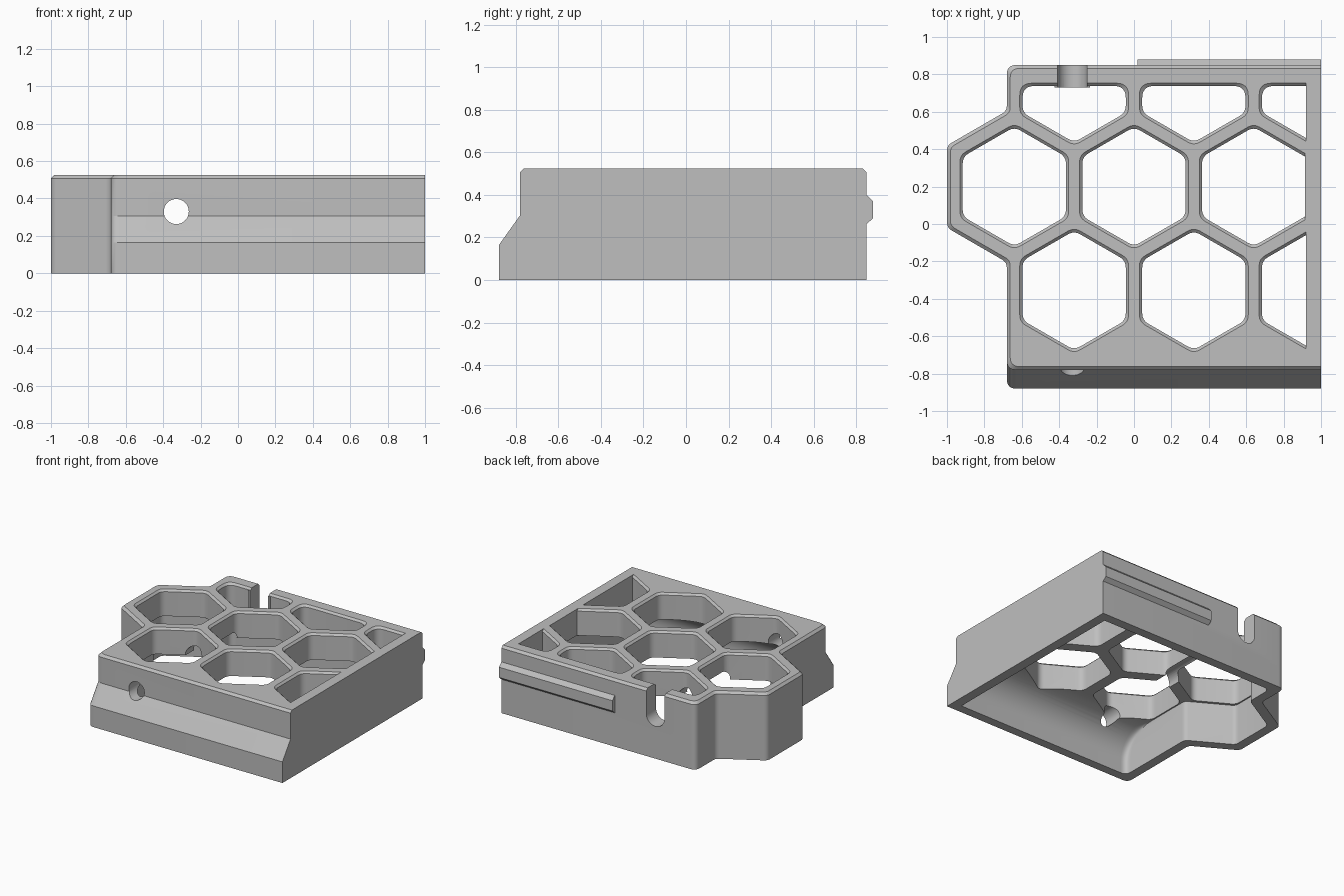
import bpy, bmesh, math
from mathutils import Vector

if "Cube" in bpy.data.objects:
    bpy.data.objects.remove(bpy.data.objects["Cube"])

HEIGHT = 0.525
grey = bpy.data.materials.new("matte grey")
grey.use_nodes = True
grey.diffuse_color = (0.52, 0.52, 0.52, 1)
grey.node_tree.nodes["Principled BSDF"].inputs["Base Color"].default_value = (0.52, 0.52, 0.52, 1)


def loft(name, rings):
    """Closed solid through rings of equal point count."""
    bm = bmesh.new()
    loops = [[bm.verts.new(p) for p in ring] for ring in rings]
    n = len(loops[0])
    for a, b in zip(loops, loops[1:]):
        for i in range(n):
            j = (i + 1) % n
            bm.faces.new((a[i], a[j], b[j], b[i]))
    bm.faces.new(loops[0][::-1])
    bm.faces.new(loops[-1])
    bmesh.ops.recalc_face_normals(bm, faces=bm.faces)
    mesh = bpy.data.meshes.new(name)
    bm.to_mesh(mesh)
    bm.free()
    mesh.materials.append(grey)
    obj = bpy.data.objects.new(name, mesh)
    bpy.context.collection.objects.link(obj)
    return obj


def combine(target, tool, operation):
    """Apply a boolean and discard the tool."""
    mod = target.modifiers.new("boolean", "BOOLEAN")
    mod.operation, mod.solver, mod.object = operation, "EXACT", tool
    bpy.context.view_layer.objects.active = target
    bpy.ops.object.modifier_apply(modifier=mod.name)
    bpy.data.objects.remove(tool)


def rounded(points, radius, sharp_x, steps=6):
    """Round polygon corners, except those on the flat right side."""
    out = []
    for i, p in enumerate(points):
        a, b = points[i - 1] - p, points[(i + 1) % len(points)] - p
        if p.x >= sharp_x:
            out.append(p)
            continue
        t = radius / math.tan(a.angle(b) / 2)
        t = min(t, 0.45 * a.length, 0.45 * b.length)
        start, end = p + a.normalized() * t, p + b.normalized() * t
        for k in range(steps + 1):
            s = k / steps
            out.append(start * (1 - s) ** 2 + p * (2 * s * (1 - s)) + end * s * s)
    return out


def inset(points, d):
    out = []
    for i, p in enumerate(points):
        a = (p - points[i - 1]).normalized()
        b = (points[(i + 1) % len(points)] - p).normalized()
        na, nb = Vector((-a.y, a.x)), Vector((-b.y, b.x))
        out.append(p + (na + nb) * (d / (1 + na.dot(nb))))
    return out


def outline(z, front, d=0.0, right=1.0):
    """Plan of the shell, inset by d: a block with one hexagonal bulge on its side."""
    pts = [(right + d, front - d), (right + d, 0.85), (-0.68, 0.85), (-0.68, 0.605),
           (-1, 0.42), (-1, -0.02), (-0.68, -0.205), (-0.68, front - d)]
    pts = inset([Vector(p) for p in pts], d)
    return [(p.x, p.y, z) for p in rounded(pts, 0.05, right - 0.001)]


def clip(points, axis, limit):
    out = []
    for i, p in enumerate(points):
        q = points[i - 1]
        if (p[axis] > limit) != (q[axis] > limit):
            out.append(q.lerp(p, (limit - q[axis]) / (p[axis] - q[axis])))
        if p[axis] <= limit:
            out.append(p)
    return out


def cell_ring(cx, cy, z, grow=0.0):
    r = (0.276 + grow) / math.cos(math.pi / 6)
    pts = [Vector((cx + r * math.sin(-k * math.pi / 3), cy + r * math.cos(k * math.pi / 3)))
           for k in range(6)]
    pts = clip(clip(pts, 0, 0.92 if cx > 0.9 else 0.915), 1, 0.738 + grow)
    return [(p.x, p.y, z) for p in rounded(pts, 0.065, 0.914)]


def circle(y, r):
    return [(-0.33 + r * math.cos(a), y, 0.33 + r * math.sin(a))
            for a in (k * math.tau / 32 for k in range(32))]


def slot(y, r):
    arc = [(-0.33 - r * math.cos(a), y, 0.33 - r * math.sin(a))
           for a in (k * math.pi / 16 for k in range(17))]
    return arc + [(-0.33 + r, y, 0.6), (-0.33 - r, y, 0.6)]


# Outer shell with stepped front and bevelled top edge
body = loft("honeycomb_body", [
    outline(0, -0.88), outline(0.165, -0.88), outline(0.305, -0.78),
    outline(HEIGHT - 0.018, -0.78), outline(HEIGHT, -0.762, 0.018)])

# Open underside, curving from the front wall up to the rib bottoms
arc = [k * math.pi / 20 for k in range(11)]
cavity = loft("cavity_cutter", [outline(-0.1, -0.81, 0.074, 0.924)] + [
    outline(0.1 + 0.22 * math.sin(a), -0.57 - 0.24 * math.cos(a), 0.074, 0.924) for a in arc])
combine(body, cavity, "DIFFERENCE")

# Honeycomb cells with chamfered rims
centres = [(x, 0.2) for x in (-0.64, 0, 0.64)]
centres += [(x, y) for y in (-0.355, 0.755) for x in (-0.32, 0.32, 0.96)]
for cx, cy in centres:
    cell = loft("cell_cutter", [
        cell_ring(cx, cy, 0.19), cell_ring(cx, cy, HEIGHT - 0.015),
        cell_ring(cx, cy, HEIGHT + 0.005, 0.02)])
    combine(body, cell, "DIFFERENCE")

# Thickened seat around the cable slot
seat = loft("slot_seat", [[(x, y, z) for x, y in
            ((-0.425, 0.73), (-0.235, 0.73), (-0.235, 0.8), (-0.425, 0.8))]
            for z in (0.2, HEIGHT - 0.015)])
combine(body, seat, "UNION")

# Round passage from the front and open slot at the back
combine(body, loft("passage_cutter", [circle(-1, 0.067), circle(0.8, 0.067)]), "DIFFERENCE")
combine(body, loft("slot_cutter", [slot(0.7, 0.078), slot(0.95, 0.078)]), "DIFFERENCE")

# Raised rail on the back
rail_profile = [(0.84, 0.255), (0.88, 0.29), (0.88, 0.37), (0.84, 0.41)]
rail = loft("back_rail", [[(x, y, z) for y, z in rail_profile] for x in (0.02, 1.0)])

# Smooth rounded corners, crisp edges elsewhere
bpy.ops.object.select_all(action="DESELECT")
body.select_set(True)
bpy.context.view_layer.objects.active = body
bpy.ops.object.shade_smooth_by_angle(angle=math.radians(25))
